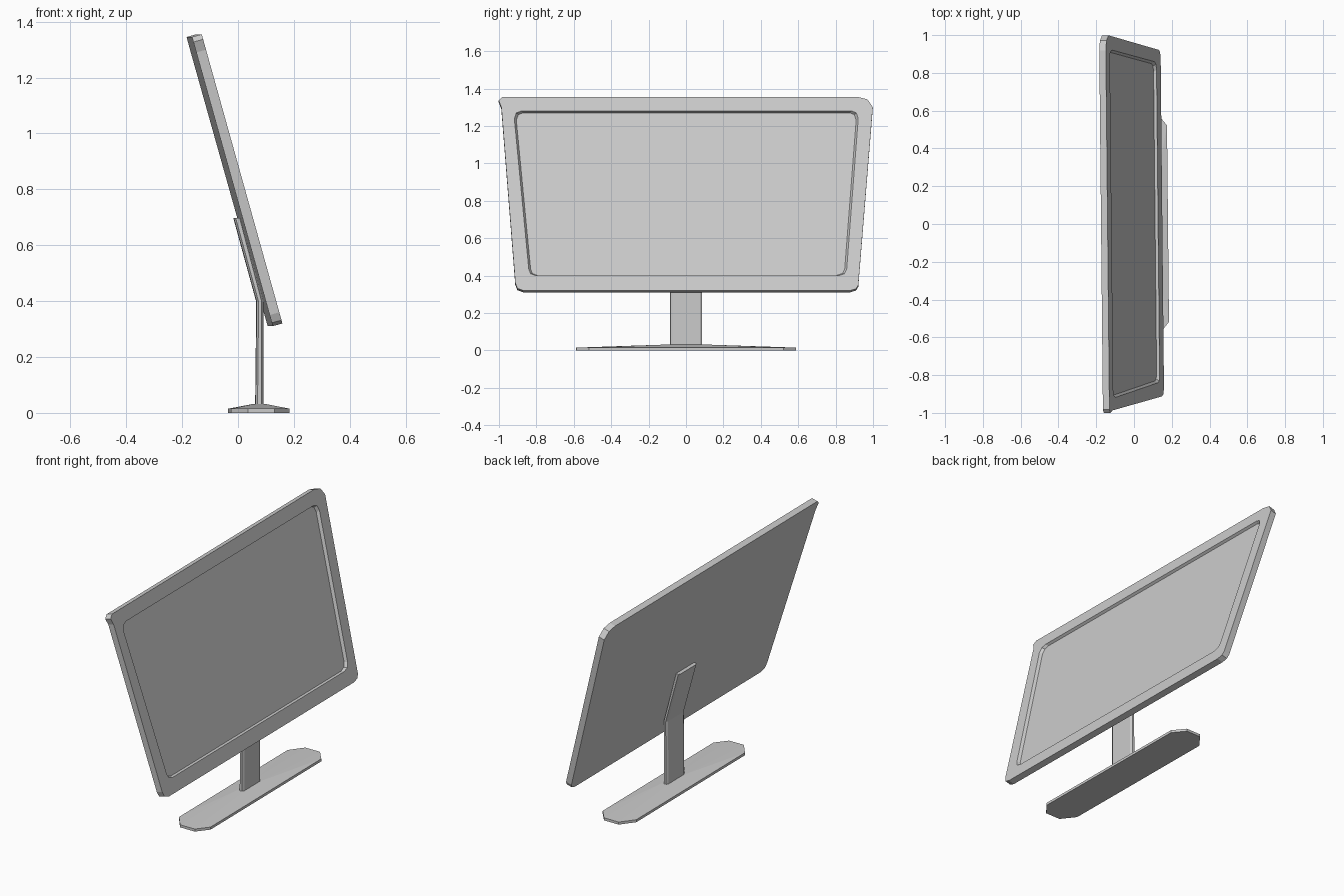
import bpy, bmesh

if "Cube" in bpy.data.objects:
    bpy.data.objects.remove(bpy.data.objects["Cube"])

YAW = 0.01  # whole model is turned very slightly about z


def finish(name, bm):
    bmesh.ops.recalc_face_normals(bm, faces=bm.faces)
    mesh = bpy.data.meshes.new(name)
    bm.to_mesh(mesh)
    bm.free()
    obj = bpy.data.objects.new(name, mesh)
    obj.rotation_euler.z = YAW
    bpy.context.collection.objects.link(obj)
    return obj


def skin(name, loops):
    """Join matching point loops with quads and cap both ends."""
    bm = bmesh.new()
    rings = [[bm.verts.new(p) for p in loop] for loop in loops]
    n = len(rings[0])
    for a, b in zip(rings, rings[1:]):
        for i in range(n):
            j = (i + 1) % n
            bm.faces.new((a[i], a[j], b[j], b[i]))
    bm.faces.new(rings[0])
    bm.faces.new(rings[-1])
    return finish(name, bm)


def on_panel(y, z, depth=0.0):
    """Place a (y, z) point on the leaning display plane, pushed back by depth."""
    return (0.15 - 0.28 * (z - 0.32) - 0.963 * depth, y, z - 0.27 * depth)


# Display: outer frame with a shallow recessed screen
outline = [(0.92, 1.355), (0.972, 1.342), (1.0, 1.30),
           (0.92, 0.35), (0.908, 0.33), (0.875, 0.32),
           (-0.87, 0.32), (-0.903, 0.332), (-0.914, 0.36),
           (-0.986, 1.30), (-1.0, 1.337), (-0.98, 1.355)]
opening = [(0.888, 1.28), (0.912, 1.27), (0.922, 1.24),
           (0.858, 0.435), (0.845, 0.41), (0.815, 0.40),
           (-0.805, 0.40), (-0.832, 0.41), (-0.842, 0.435),
           (-0.917, 1.24), (-0.906, 1.27), (-0.88, 1.28)]
floor = [(y * 0.988, 0.84 + (z - 0.84) * 0.988) for y, z in opening]
skin("display_panel", [
    [on_panel(y, z, 0.036) for y, z in outline],
    [on_panel(y, z) for y, z in outline],
    [on_panel(y, z) for y, z in opening],
    [on_panel(y, z, 0.015) for y, z in floor],
])


# Neck: chamfered flat bar, upright then leaning along the panel back
def neck_section(back, front, z, half=0.085, cut_x=0.007, cut_y=0.012):
    right = [(back, half - cut_y), (back + cut_x, half),
             (front - cut_x, half), (front, half - cut_y)]
    return [(x, y, z) for x, y in right] + [(x, -y, z) for x, y in reversed(right)]


skin("stand_neck", [neck_section(0.062, 0.091, 0.02),
                    neck_section(0.066, 0.091, 0.397),
                    neck_section(-0.016, 0.012, 0.697)])

# Base: long plate with clipped ends, rising gently to the neck
quarter = [(0.18, 0.52), (0.125, 0.588), (0.03, 0.588), (-0.03, 0.51)]
plate = quarter + [(x, -y) for x, y in reversed(quarter)]
bm = bmesh.new()
for z in (0.0, 0.015):
    for x, y in plate:
        bm.verts.new((x, y, z))
for x in (0.055, 0.097):
    for y in (-0.09, 0.09):
        bm.verts.new((x, y, 0.032))
bmesh.ops.convex_hull(bm, input=bm.verts)
bmesh.ops.dissolve_limit(bm, angle_limit=0.01, verts=bm.verts, edges=bm.edges)
finish("stand_base", bm)
